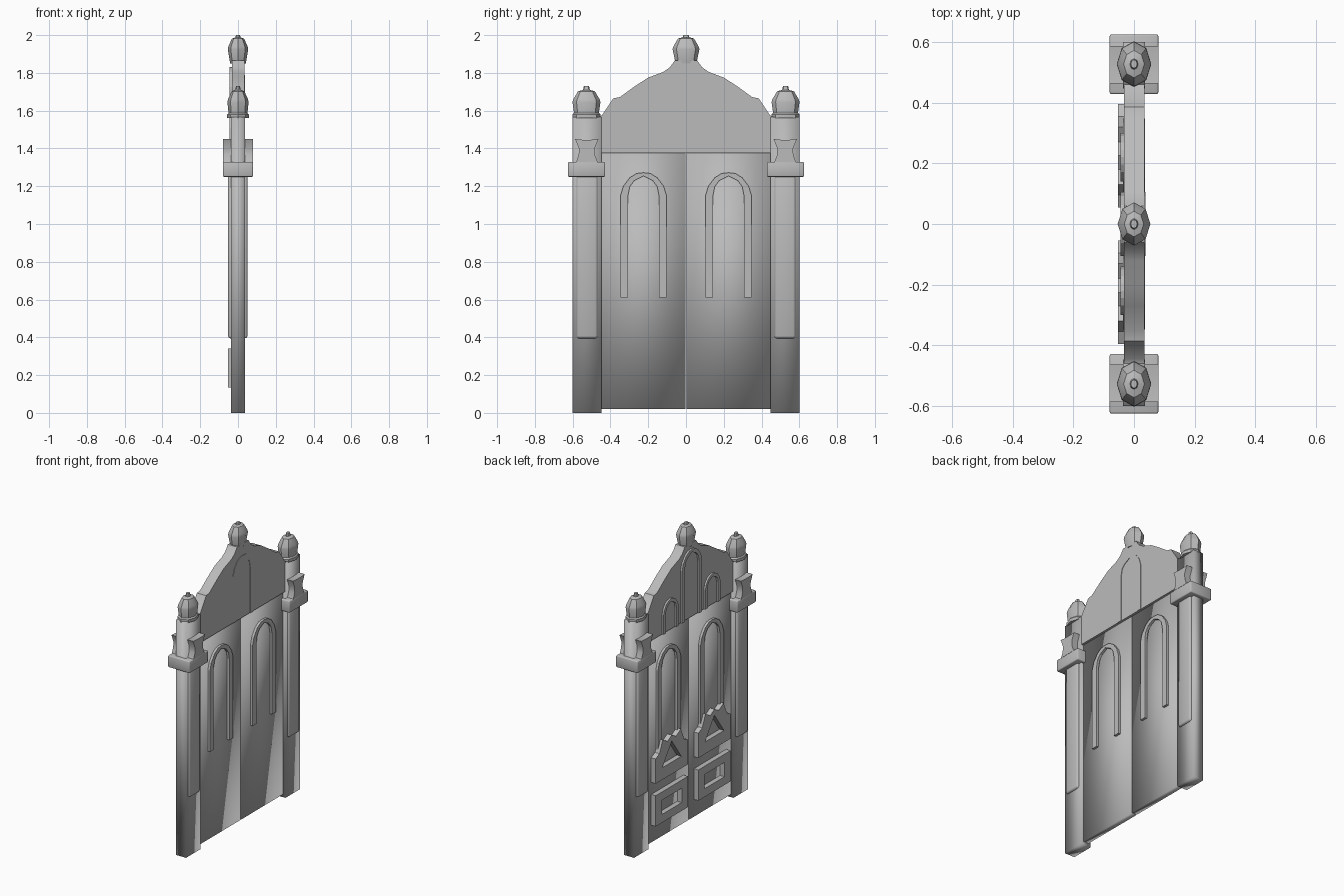
import bpy, bmesh, math
from mathutils import Vector

cube = bpy.data.objects.get("Cube")
if cube:
    bpy.data.objects.remove(cube)

stone = bpy.data.materials.new("grey_stone")
stone.use_nodes = True
GREY = (0.5, 0.5, 0.5, 1)
stone.diffuse_color = GREY
stone.node_tree.nodes["Principled BSDF"].inputs["Base Color"].default_value = GREY


def finish(bm, name, smooth=None):
    """Turn a bmesh into an object; smooth is an angle in degrees, or None for flat."""
    bmesh.ops.recalc_face_normals(bm, faces=bm.faces)
    me = bpy.data.meshes.new(name)
    bm.to_mesh(me)
    bm.free()
    me.materials.append(stone)
    ob = bpy.data.objects.new(name, me)
    bpy.context.collection.objects.link(ob)
    if smooth is not None:
        bpy.ops.object.select_all(action='DESELECT')
        ob.select_set(True)
        bpy.context.view_layer.objects.active = ob
        if smooth >= 180:
            bpy.ops.object.shade_smooth()
        else:
            bpy.ops.object.shade_smooth_by_angle(angle=math.radians(smooth))
    return ob


def plate(name, loops, x0, x1, smooth=None):
    """Extrude (y, z) outlines along x; loops after the first are holes."""
    bm = bmesh.new()
    edges = []
    for loop in loops:
        vs = [bm.verts.new((x0, y, z)) for y, z in loop]
        edges += [bm.edges.new((a, b)) for a, b in zip(vs, vs[1:] + vs[:1])]
    bmesh.ops.triangle_fill(bm, edges=edges, use_beauty=True)
    faces = list(bm.faces)
    geo = bmesh.ops.extrude_face_region(bm, geom=faces)["geom"]
    bmesh.ops.translate(bm, vec=(x1 - x0, 0, 0),
                        verts=[g for g in geo if isinstance(g, bmesh.types.BMVert)])
    bmesh.ops.dissolve_limit(bm, angle_limit=0.01, verts=bm.verts, edges=bm.edges)
    return finish(bm, name, smooth)


def box(name, x, y, z, smooth=None, bevel=0):
    """Box spanning the given (low, high) ranges."""
    bm = bmesh.new()
    bmesh.ops.create_cube(bm, size=1)
    for v in bm.verts:
        v.co = Vector([r[0] if c < 0 else r[1] for c, r in zip(v.co, (x, y, z))])
    if bevel:
        bmesh.ops.bevel(bm, geom=bm.edges[:], offset=bevel, segments=2,
                        profile=0.5, affect='EDGES')
    return finish(bm, name, smooth)


def rect(y0, y1, z0, z1):
    return [(y0, z0), (y1, z0), (y1, z1), (y0, z1)]


def mirrored(half, c=0):
    """Complete a left-to-right half outline by mirroring it about y = c."""
    return half + [(2 * c - y, z) for y, z in reversed(half) if abs(y - c) > 1e-6]


def arch(name, c, w, z0, z1, bar, x0, x1):
    """Pointed arch moulding, open at the foot."""
    def curve(r, top, rise):
        return mirrored([(c - r, z0), (c - r, z1 - rise), (c - r * .88, z1 - rise * .6),
                         (c - r * .6, z1 - rise * .22), (c - r * .3, top - .004), (c, top)], c)
    outer = curve(w, z1, w)
    inner = curve(w - bar, z1 - .014, w)
    inner = [(y, min(z, z1 - .018 - abs(y - c) * .5)) for y, z in inner]
    plate(name, [outer + inner[::-1]], x0, x1)


def finial(name, y, z, rings):
    """Eight-sided knob from (radius, height) rings."""
    bm = bmesh.new()
    rows = []
    for r, h in rings:
        rows.append([bm.verts.new((.76 * r * math.cos(a), y + r * math.sin(a), z + h))
                     for a in (math.tau * k / 8 for k in range(8))])
    for a, b in zip(rows, rows[1:]):
        for k in range(8):
            bm.faces.new((a[k], a[k - 1], b[k - 1], b[k]))
    bm.faces.new(rows[0])
    bm.faces.new(rows[-1])
    finish(bm, name, 35)


# Gable above the doors
gable = mirrored([(-.46, 1.375), (-.46, 1.57), (-.445, 1.575), (-.385, 1.665), (-.35, 1.672),
                  (-.27, 1.73), (-.2, 1.775), (-.12, 1.805), (-.085, 1.83), (-.06, 1.865)])
plate("gable", [gable], -.033, .035, 40)
arch("gable_arch_back", 0, .105, 1.375, 1.83, .03, -.045, -.03)
arch("gable_arch_front", 0, .105, 1.375, 1.79, .03, .03, .038)

for s, side in ((1, "left"), (-1, "right")):
    def span(a, b):
        return tuple(sorted((s * a, s * b)))

    # Doors and their mouldings
    box(side + "_door", (-.02, .02), span(.003, .45), (.02, 1.378), 180)
    c = .225 * s
    arch(side + "_door_arch_front", c, .122, .61, 1.272, .04, .018, .036)
    arch(side + "_door_arch_back", c, .122, .61, 1.272, .04, -.036, -.018)
    arch(side + "_gable_small_arch", .22 * s, .08, 1.375, 1.585, .025, -.045, -.03)

    # Raised panels on the back of the doors
    crest = mirrored([(c - .17, .42), (c - .17, .585), (c - .13, .605), (c - .095, .685),
                      (c - .045, .655), (c, .68)], c)
    gap = [(c - .1, .5), (c + .1, .5), (c, .64)]
    plate(side + "_crested_panel", [crest, gap], -.053, -.018)
    plate(side + "_lower_panel", [rect(c - .17, c + .17, .135, .34),
                                  rect(c - .105, c + .105, .19, .285)], -.053, -.018)

    # Pillar with attached column, collar, capital and finial
    box(side + "_pillar", (-.037, .037), span(.447, .6), (0, 1.567), 180)
    box(side + "_column", (-.053, .05), span(.468, .58), (.395, 1.26), 60, .012)
    box(side + "_collar", (-.08, .08), span(.428, .625), (1.25, 1.328), 60, .006)
    m = .525 * s
    spool = mirrored([(m - .058, 1.325), (m - .043, 1.365), (m - .042, 1.4),
                      (m - .062, 1.45), (m - .025, 1.446)], m)
    plate(side + "_capital", [spool], -.08, .08, 40)
    finial(side + "_finial", .527 * s, 1.56,
           [(.075, 0), (.075, .02), (.066, .028), (.074, .085), (.07, .1),
            (.045, .142), (.018, .15), (.014, .17)])

finial("top_finial", 0, 1.85,
       [(.055, 0), (.058, .015), (.071, .075), (.067, .09), (.042, .132),
        (.018, .138), (.014, .15)])
